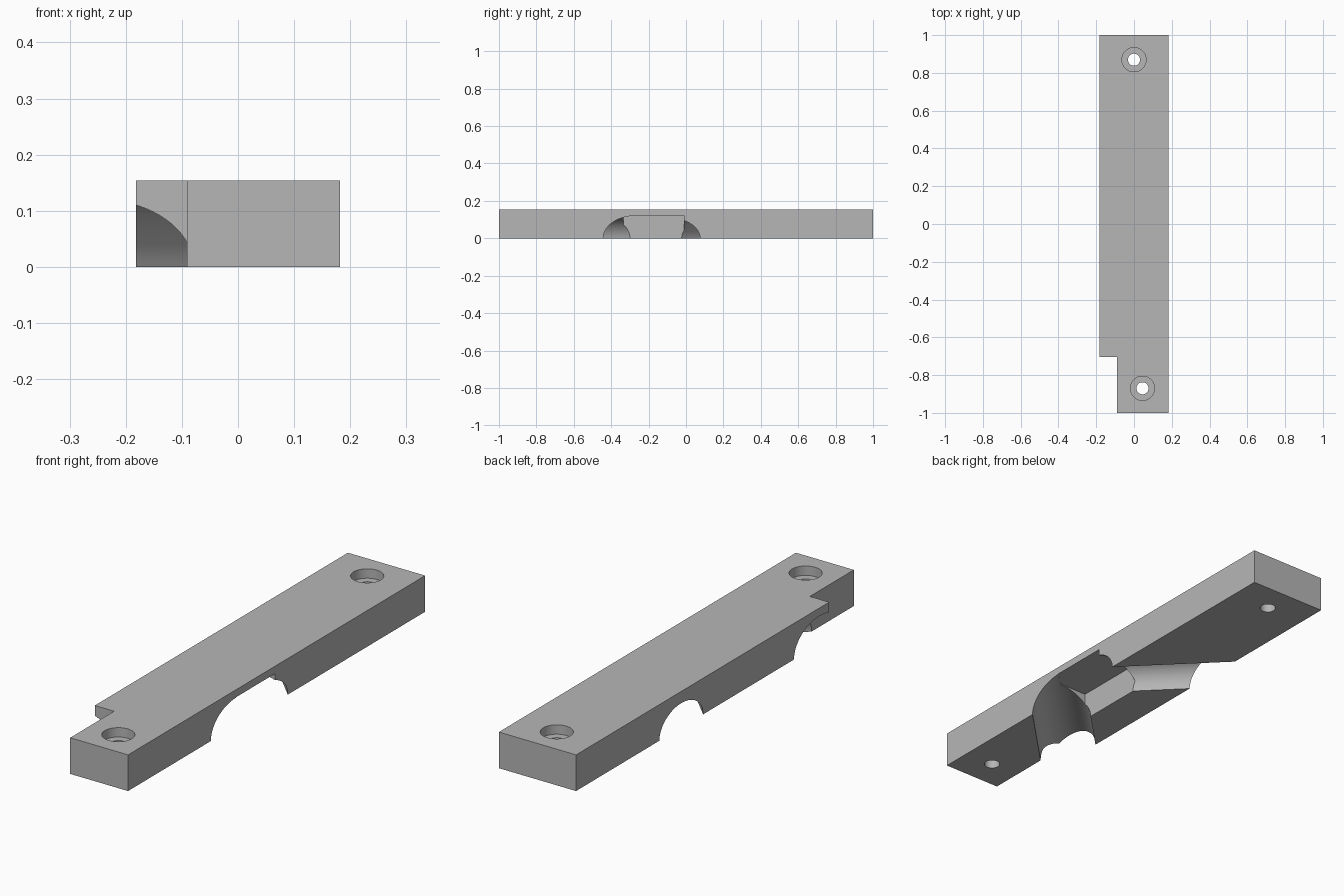
import bpy, bmesh
from math import radians
from mathutils import Matrix, Vector

cube = bpy.data.objects.get("Cube")
if cube:
    bpy.data.objects.remove(cube, do_unlink=True)

HALF_W, HEIGHT = 0.182, 0.154

# Single grey material
grey = bpy.data.materials.new("plain_grey")
grey.use_nodes = True
grey.diffuse_color = (0.47, 0.47, 0.47, 1)
grey.node_tree.nodes["Principled BSDF"].inputs["Base Color"].default_value = (0.47, 0.47, 0.47, 1)


def add_object(name, bm):
    bmesh.ops.recalc_face_normals(bm, faces=bm.faces)
    mesh = bpy.data.meshes.new(name)
    bm.to_mesh(mesh)
    bm.free()
    mesh.materials.append(grey)
    obj = bpy.data.objects.new(name, mesh)
    bpy.context.collection.objects.link(obj)
    return obj


def prism(name, outline, z0, z1):
    bm = bmesh.new()
    face = bm.faces.new([bm.verts.new((x, y, z0)) for x, y in outline])
    top = bmesh.ops.extrude_face_region(bm, geom=[face])["geom"]
    verts = [v for v in top if isinstance(v, bmesh.types.BMVert)]
    bmesh.ops.translate(bm, verts=verts, vec=(0, 0, z1 - z0))
    return add_object(name, bm)


def cylinder(name, center, axis, radius, length):
    bm = bmesh.new()
    turn = Vector(axis).to_track_quat("Z", "Y").to_matrix().to_4x4()
    bmesh.ops.create_cone(bm, cap_ends=True, segments=72, radius1=radius, radius2=radius,
                          depth=length, matrix=Matrix.Translation(center) @ turn)
    return add_object(name, bm)


# Bar with a notched front corner
bar = prism("mounting_bar", [(-HALF_W, 1), (-HALF_W, -0.704), (-0.091, -0.704),
                             (-0.091, -1), (HALF_W, -1), (HALF_W, 1)], 0, HEIGHT)

# Two diagonal round channels on the underside
cutters = [
    cylinder("rear_channel_cutter", (0, 0.11, 0), (-1, 1, 0), 0.104, 1.2),
    cylinder("front_channel_cutter", (0, -0.455, 0), (1, 1, 0), 0.12, 1.2),
]

# Flat pocket where the channels meet
cutters.append(prism("pocket_cutter", [(-0.014, -0.335), (0.12, -0.335), (0.22, -0.235),
                                       (0.22, -0.01), (-0.014, -0.01)], -0.1, 0.122))

# Counterbored screw holes
for label, x, y in (("rear", 0, 0.87), ("front", 0.045, -0.87)):
    cutters.append(cylinder(label + "_hole_cutter", (x, y, 0), (0, 0, 1), 0.032, 1))
    cutters.append(cylinder(label + "_counterbore_cutter", (x, y, HEIGHT + 0.06),
                            (0, 0, 1), 0.064, 0.2))

for cutter in cutters:
    cutter.hide_render = True
    cut = bar.modifiers.new(cutter.name, "BOOLEAN")
    cut.operation = "DIFFERENCE"
    cut.solver = "EXACT"
    cut.object = cutter

# Bake the cuts and drop the cutters
bpy.context.view_layer.update()
graph = bpy.context.evaluated_depsgraph_get()
baked = bpy.data.meshes.new_from_object(bar.evaluated_get(graph))
bar.modifiers.clear()
bar.data = baked
for cutter in cutters:
    bpy.data.objects.remove(cutter, do_unlink=True)

# Smooth bores, crisp edges
bpy.ops.object.select_all(action="DESELECT")
bar.select_set(True)
bpy.context.view_layer.objects.active = bar
bpy.ops.object.shade_smooth_by_angle(angle=radians(25))
